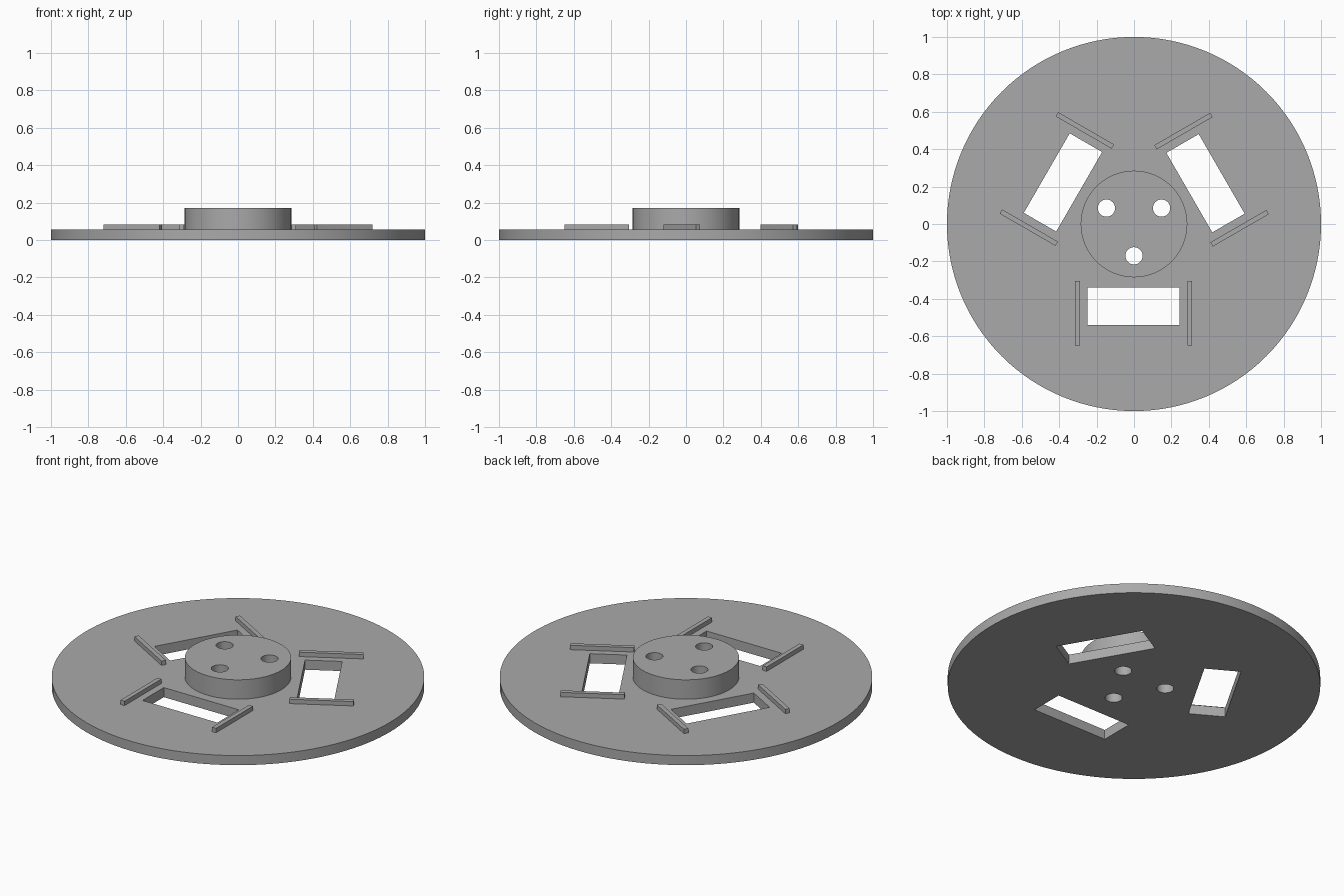
import bpy
from math import radians, sin, cos
from mathutils import Matrix, Vector

if "Cube" in bpy.data.objects:
    bpy.data.objects.remove(bpy.data.objects["Cube"], do_unlink=True)

PLATE_TOP, HUB_TOP, RIB_TOP = 0.057, 0.172, 0.083

grey = bpy.data.materials.new("plain grey")
grey.use_nodes = True
grey.diffuse_color = (0.4, 0.4, 0.4, 1)
grey.node_tree.nodes["Principled BSDF"].inputs["Base Color"].default_value = (0.4, 0.4, 0.4, 1)


def finish(name):
    obj = bpy.context.object
    obj.name = name
    obj.data.materials.append(grey)
    return obj


def cylinder(name, radius, z0, z1, x=0, y=0, sides=128):
    bpy.ops.mesh.primitive_cylinder_add(vertices=sides, radius=radius, depth=z1 - z0,
                                        location=(x, y, (z0 + z1) / 2))
    return finish(name)


def box(name, x0, x1, y0, y1, z0, z1, angle):
    """Box given by its extents at the front, turned about the z axis."""
    turn = Matrix.Rotation(angle, 4, "Z")
    centre = turn @ Vector(((x0 + x1) / 2, (y0 + y1) / 2, (z0 + z1) / 2))
    bpy.ops.mesh.primitive_cube_add(size=1, location=centre, rotation=(0, 0, angle))
    obj = finish(name)
    obj.scale = (x1 - x0, y1 - y0, z1 - z0)
    return obj


def cut(target, cutter):
    mod = target.modifiers.new("cut", "BOOLEAN")
    mod.operation, mod.solver, mod.object = "DIFFERENCE", "EXACT", cutter
    bpy.context.view_layer.objects.active = target
    bpy.ops.object.modifier_apply(modifier=mod.name)


# Base plate and raised hub
plate = cylinder("base_plate", 1, 0, PLATE_TOP)
hub = cylinder("hub", 0.285, PLATE_TOP, HUB_TOP, sides=96)

# Three slots, bolt holes and pairs of guide ribs around the hub
for i in range(3):
    angle = radians(120 * i)
    slot = box("slot_cutter", -0.248, 0.243, -0.54, -0.34, -0.1, 0.3, angle)
    hole = cylinder("hole_cutter", 0.046, -0.1, 0.3, 0.17 * sin(angle), -0.17 * cos(angle), 48)
    cut(plate, slot)
    cut(plate, hole)
    cut(hub, hole)
    for cutter in (slot, hole):
        bpy.data.objects.remove(cutter, do_unlink=True)
    for side, x in (("left", 0.298), ("right", -0.302)):
        box(f"{side}_rib_{i + 1}", x - 0.013, x + 0.013, -0.65, -0.305,
            PLATE_TOP - 0.01, RIB_TOP, angle)

# Smooth round walls with crisp rims
for obj in (plate, hub):
    bpy.ops.object.select_all(action="DESELECT")
    obj.select_set(True)
    bpy.context.view_layer.objects.active = obj
    bpy.ops.object.shade_smooth_by_angle(angle=radians(30))
